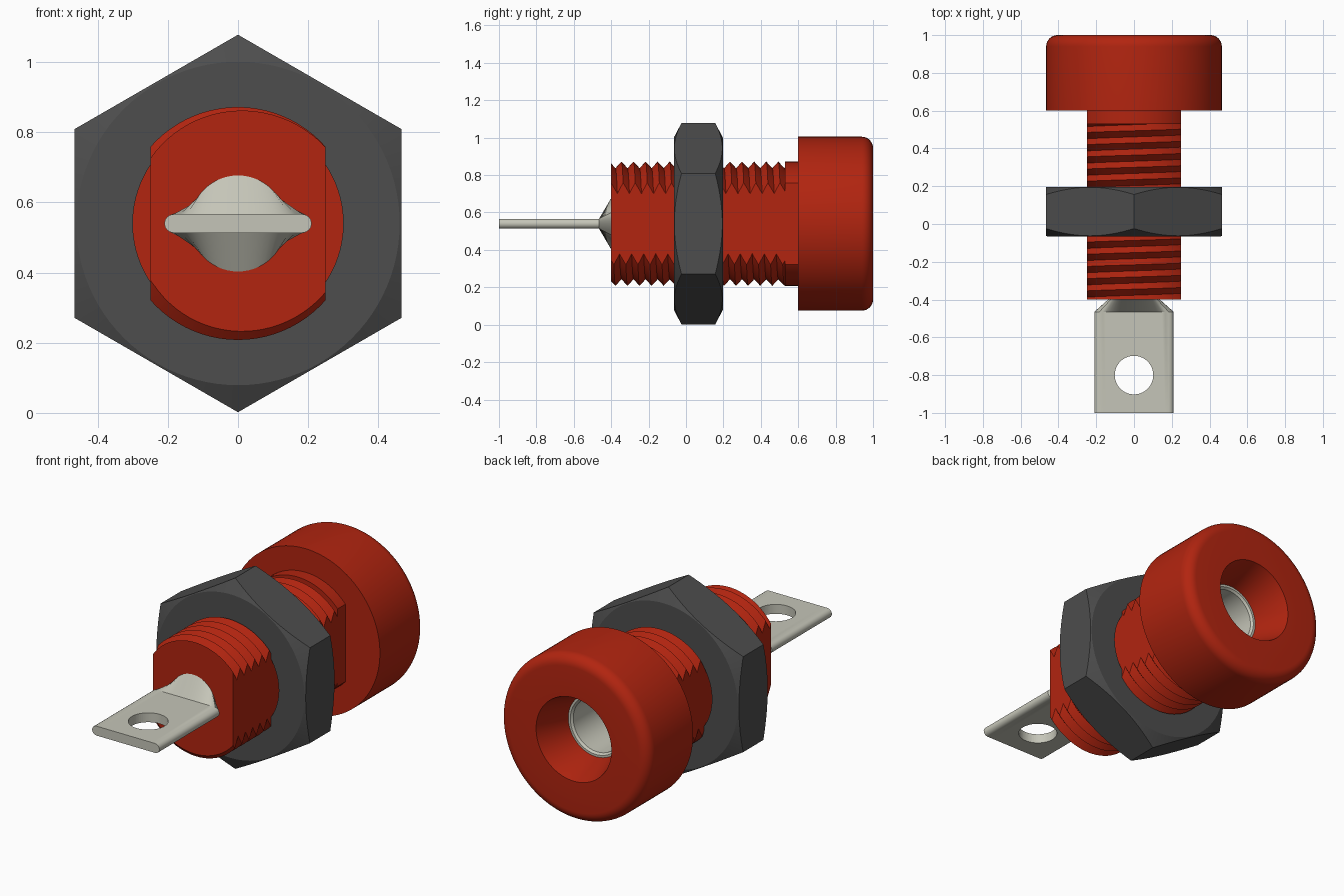
import bpy, bmesh, math
from mathutils import Vector

if "Cube" in bpy.data.objects:
    bpy.data.objects.remove(bpy.data.objects["Cube"])

CZ = 0.54            # height of the long axis
FLAT = 0.25          # half width across the body flats
ROOT, CREST = 0.297, 0.332
TAU = 2 * math.pi


def material(name, rgb):
    m = bpy.data.materials.new(name)
    m.use_nodes = True
    m.diffuse_color = (*rgb, 1)
    bsdf = m.node_tree.nodes["Principled BSDF"]
    bsdf.inputs["Base Color"].default_value = (*rgb, 1)
    bsdf.inputs["Roughness"].default_value = 0.5
    return m


RED = material("red plastic", (0.445, 0.018, 0.005))
GREY = material("dark grey", (0.075, 0.075, 0.075))
METAL = material("pale metal", (0.56, 0.56, 0.48))


def finish(bm, name, mat, angle=30):
    bmesh.ops.recalc_face_normals(bm, faces=bm.faces[:])
    me = bpy.data.meshes.new(name)
    bm.to_mesh(me)
    bm.free()
    ob = bpy.data.objects.new(name, me)
    bpy.context.collection.objects.link(ob)
    me.materials.append(mat)
    smooth(ob, angle)
    return ob


def smooth(ob, angle=30):
    bpy.ops.object.select_all(action='DESELECT')
    ob.select_set(True)
    bpy.context.view_layer.objects.active = ob
    bpy.ops.object.shade_smooth_by_angle(angle=math.radians(angle))


def polar(r, t, y):
    return (r * math.sin(t), y, CZ + r * math.cos(t))


def skin(bm, rings, closed=False):
    """Bridge consecutive rings of points with quads."""
    vs = [[bm.verts.new(p) for p in ring] for ring in rings]
    n = len(vs[0])
    pairs = list(zip(vs, vs[1:])) + ([(vs[-1], vs[0])] if closed else [])
    for a, b in pairs:
        for i in range(n):
            j = (i + 1) % n
            bm.faces.new((a[i], a[j], b[j], b[i]))
    return vs


def lathe(profile, closed=True, n=96):
    """Turn (y, radius) points around the long axis."""
    bm = bmesh.new()
    skin(bm, [[polar(r, TAU * i / n, y) for i in range(n)] for y, r in profile], closed)
    return bm


def slice_off(bm, co, no):
    """Cut away everything beyond a plane and cap the cut."""
    res = bmesh.ops.bisect_plane(bm, geom=bm.verts[:] + bm.edges[:] + bm.faces[:],
                                 plane_co=co, plane_no=no, clear_outer=True)
    cut = [e for e in res["geom_cut"] if isinstance(e, bmesh.types.BMEdge)]
    bmesh.ops.edgeloop_fill(bm, edges=cut)


def cut_flats(bm):
    for s in (1, -1):
        slice_off(bm, (s * FLAT, 0, CZ), (s, 0, 0))


# Cap with rounded rim and funnel mouth
fillet = [(0.94 + 0.06 * math.sin(a), 0.405 + 0.06 * math.cos(a))
          for a in (math.pi / 2 * k / 8 for k in range(9))]
finish(lathe([(0.6, 0.17), (0.6, 0.465)] + fillet + [(1.0, 0.235), (0.8, 0.172)]),
       "cap", RED)

# Collar between cap and thread
bm = lathe([(0.53, 0.17), (0.53, CREST), (0.601, CREST), (0.601, 0.17)])
cut_flats(bm)
finish(bm, "collar", RED)

# Threaded body: helical strip trimmed at both ends and on two flats
PITCH, N = 0.0645, 80
Y0, Y1 = -0.4, 0.53
start = -0.345 - 4 * PITCH
count = int((Y1 - start) / PITCH + 3) * N
bm = bmesh.new()
crest, root = [], []
for i in range(count):
    t, y = TAU * i / N, start + PITCH * i / N
    crest.append(bm.verts.new(polar(CREST, t, y)))
    root.append(bm.verts.new(polar(ROOT, t, y + PITCH / 2)))
for i in range(count - 1):
    bm.faces.new((crest[i], crest[i + 1], root[i + 1], root[i]))
    if i + 1 + N < count:
        bm.faces.new((root[i], root[i + 1], crest[i + 1 + N], crest[i + N]))
slice_off(bm, (0, Y0, 0), (0, -1, 0))
slice_off(bm, (0, Y1, 0), (0, 1, 0))
cut_flats(bm)
# Open the inner end so the socket runs through
inner = [f for f in bm.faces if all(abs(v.co.y - Y1) < 1e-4 for v in f.verts)]
bmesh.ops.delete(bm, geom=inner, context='FACES')
finish(bm, "threaded_body", RED)

# Metal socket sleeve with a floor
bm = lathe([(-0.2, 0.001), (-0.2, 0.15), (0.79, 0.15), (0.802, 0.16), (0.802, 0.176),
            (-0.22, 0.176), (-0.22, 0.001)], closed=False)
finish(bm, "socket_sleeve", METAL)

# Hex nut with conical chamfers on both faces
A, NY0, NY1, RC = 0.466, -0.065, 0.197, 0.461
n = 96
angles = [TAU * i / n for i in range(n)]


def hex_radius(t):
    # Flats face +x and -x, corners point up and down
    return A / math.cos((t % (TAU / 6)) - TAU / 12)


def hex_ring(y, sign):
    return [polar(hex_radius(t), t, y + sign * 0.53 * (hex_radius(t) - RC)) for t in angles]


def circle_ring(r, y):
    return [polar(r, t, y) for t in angles]


bm = bmesh.new()
skin(bm, [circle_ring(0.30, NY0), circle_ring(RC, NY0), hex_ring(NY0, 1),
          hex_ring(NY1, -1), circle_ring(RC, NY1), circle_ring(0.30, NY1)], closed=True)
finish(bm, "hex_nut", GREY, 20)

# Solder lug: flat tab with rounded sides, flaring into a round stem
W, H, R = 0.21, 0.0265, 0.137
section = []
for s in (1, -1):
    for k in range(9):       # rounded side
        a = -math.pi / 2 + math.pi * k / 8
        section.append((s * (W - H + H * math.cos(a)), s * H * math.sin(a)))
    for k in range(1, 20):   # flat face
        section.append((s * (W - H) * (1 - k / 10), s * H))
m = len(section)


def tab_ring(y):
    return [(x, y, CZ + z) for x, z in section]


def stem_ring(y):
    return [(R * math.cos(TAU * (i - 4) / m), y, CZ + R * math.sin(TAU * (i - 4) / m))
            for i in range(m)]


bm = bmesh.new()
rings = skin(bm, [tab_ring(-1), tab_ring(-0.465), stem_ring(-0.4), stem_ring(-0.38)])
bm.faces.new(rings[0])
bm.faces.new(rings[-1])
lug = finish(bm, "solder_lug", METAL)

# Eyelet through the tab
bpy.ops.mesh.primitive_cylinder_add(vertices=64, radius=0.102, depth=0.4,
                                    location=(0, -0.8, CZ))
cutter = bpy.context.object
cutter.name = "eyelet_cutter"
cutter.hide_render = True
mod = lug.modifiers.new("eyelet", 'BOOLEAN')
mod.operation = 'DIFFERENCE'
mod.solver = 'EXACT'
mod.object = cutter
bpy.context.view_layer.objects.active = lug
bpy.ops.object.modifier_apply(modifier=mod.name)
bpy.data.objects.remove(cutter)
smooth(lug)
